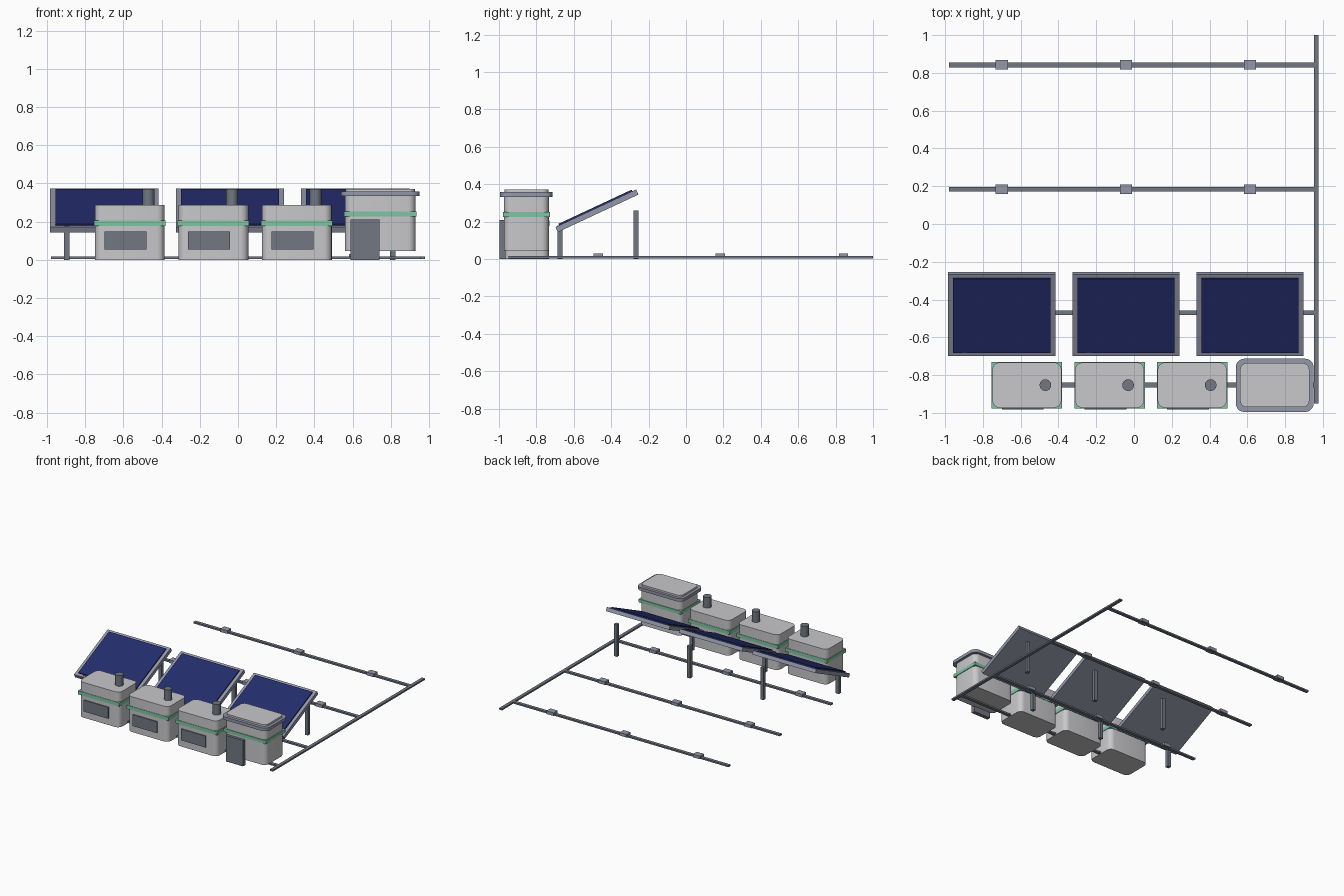
import bpy, bmesh, math
from mathutils import Matrix

if "Cube" in bpy.data.objects:
    bpy.data.objects.remove(bpy.data.objects["Cube"])


def material(name, rgb):
    m = bpy.data.materials.new(name)
    m.diffuse_color = (*rgb, 1)
    m.use_nodes = True
    m.node_tree.nodes["Principled BSDF"].inputs["Base Color"].default_value = m.diffuse_color
    return m


WALL = material("pale_grey", (0.58, 0.58, 0.60))
DARK = material("dark_grey", (0.165, 0.185, 0.225))
STEEL = material("steel_grey", (0.29, 0.31, 0.40))
GREEN = material("mint_green", (0.21, 0.56, 0.36))
BLUE = material("solar_blue", (0.017, 0.026, 0.15))


def finish(name, bm, mat, smooth=False):
    me = bpy.data.meshes.new(name)
    bm.to_mesh(me)
    bm.free()
    me.materials.append(mat)
    ob = bpy.data.objects.new(name, me)
    bpy.context.collection.objects.link(ob)
    if smooth:
        bpy.ops.object.select_all(action='DESELECT')
        ob.select_set(True)
        bpy.context.view_layer.objects.active = ob
        bpy.ops.object.shade_smooth_by_angle(angle=math.radians(40))
    return ob


def box(name, x, y, z, mat, radius=0):
    """Box from (min, max) pairs, with optional rounded upright edges."""
    bm = bmesh.new()
    bmesh.ops.create_cube(bm, size=1)
    size = [b - a for a, b in (x, y, z)]
    mid = [(a + b) / 2 for a, b in (x, y, z)]
    bmesh.ops.scale(bm, vec=size, verts=bm.verts)
    bmesh.ops.translate(bm, vec=mid, verts=bm.verts)
    if radius:
        upright = [e for e in bm.edges
                   if abs(e.verts[0].co.z - e.verts[1].co.z) > 1e-4]
        bmesh.ops.bevel(bm, geom=upright, offset=radius, segments=5,
                        profile=0.5, affect='EDGES')
    return finish(name, bm, mat, radius > 0)


def span(c, size):
    return (c - size / 2, c + size / 2)


def cylinder(name, x, y, z, r, mat):
    bm = bmesh.new()
    bmesh.ops.create_cone(bm, cap_ends=True, segments=16, radius1=r, radius2=r,
                          depth=z[1] - z[0],
                          matrix=Matrix.Translation((x, y, sum(z) / 2)))
    return finish(name, bm, mat, True)


ROW_Y = -0.853

# Ground rails: one long spine, three cross rails, one rail joining the huts
RAIL_Z = (0.003, 0.016)
box("spine_rail", span(0.965, 0.026), (-0.95, 1.0), RAIL_Z, DARK)
for y in (0.842, 0.184, -0.47):
    box("cross_rail", (-0.98, 0.955), span(y, 0.026), RAIL_Z, DARK)
    for x in (-0.70, -0.042, 0.614):
        box("rail_clamp", span(x, 0.064), span(y, 0.05), (0.006, 0.031), STEEL)
box("hut_rail", (-0.5, 0.955), span(ROW_Y, 0.026), RAIL_Z, DARK)

# Tilted solar panels with their front and rear posts
TILT = Matrix.Rotation(math.radians(25), 4, 'X')
for x in (-0.70, -0.042, 0.614):
    place = Matrix.Translation((x, -0.476, 0.258)) @ TILT
    frame = box("panel_frame", span(0, 0.567), span(0, 0.476), span(0, 0.03), STEEL)
    frame.matrix_world = place
    cells = box("solar_cells", span(0, 0.514), span(0, 0.432), (0.0, 0.024), BLUE)
    cells.matrix_world = place
    box("front_post", span(x - 0.197, 0.028), span(-0.673, 0.028), (0, 0.18), DARK)
    box("rear_post", span(x + 0.197, 0.028), span(-0.268, 0.028), (0, 0.26), DARK)

# Three equipment huts with band, window and chimney
for x in (-0.567, -0.129, 0.308):
    box("hut_body", span(x, 0.366), span(ROW_Y, 0.24), (0, 0.286), WALL, 0.04)
    box("hut_band", span(x, 0.374), span(ROW_Y, 0.246), (0.178, 0.207), GREEN)
    box("hut_window", span(x - 0.022, 0.22), (-0.982, -0.972), (0.055, 0.147), DARK)
    cylinder("hut_chimney", x + 0.098, ROW_Y, (0.27, 0.372), 0.031, DARK)

# Taller control hut with roof trim, band and door
TX = 0.745
box("tower_body", span(TX, 0.37), span(ROW_Y, 0.24), (0.046, 0.345), WALL, 0.04)
box("tower_band", span(TX, 0.38), span(ROW_Y, 0.25), (0.226, 0.252), GREEN)
box("tower_trim", span(TX, 0.412), span(-0.854, 0.282), (0.333, 0.358), STEEL, 0.045)
box("tower_roof", span(TX, 0.366), span(ROW_Y, 0.234), (0.35, 0.372), WALL, 0.035)
box("tower_door", (0.589, 0.742), (-0.996, -0.965), (0, 0.21), DARK)
